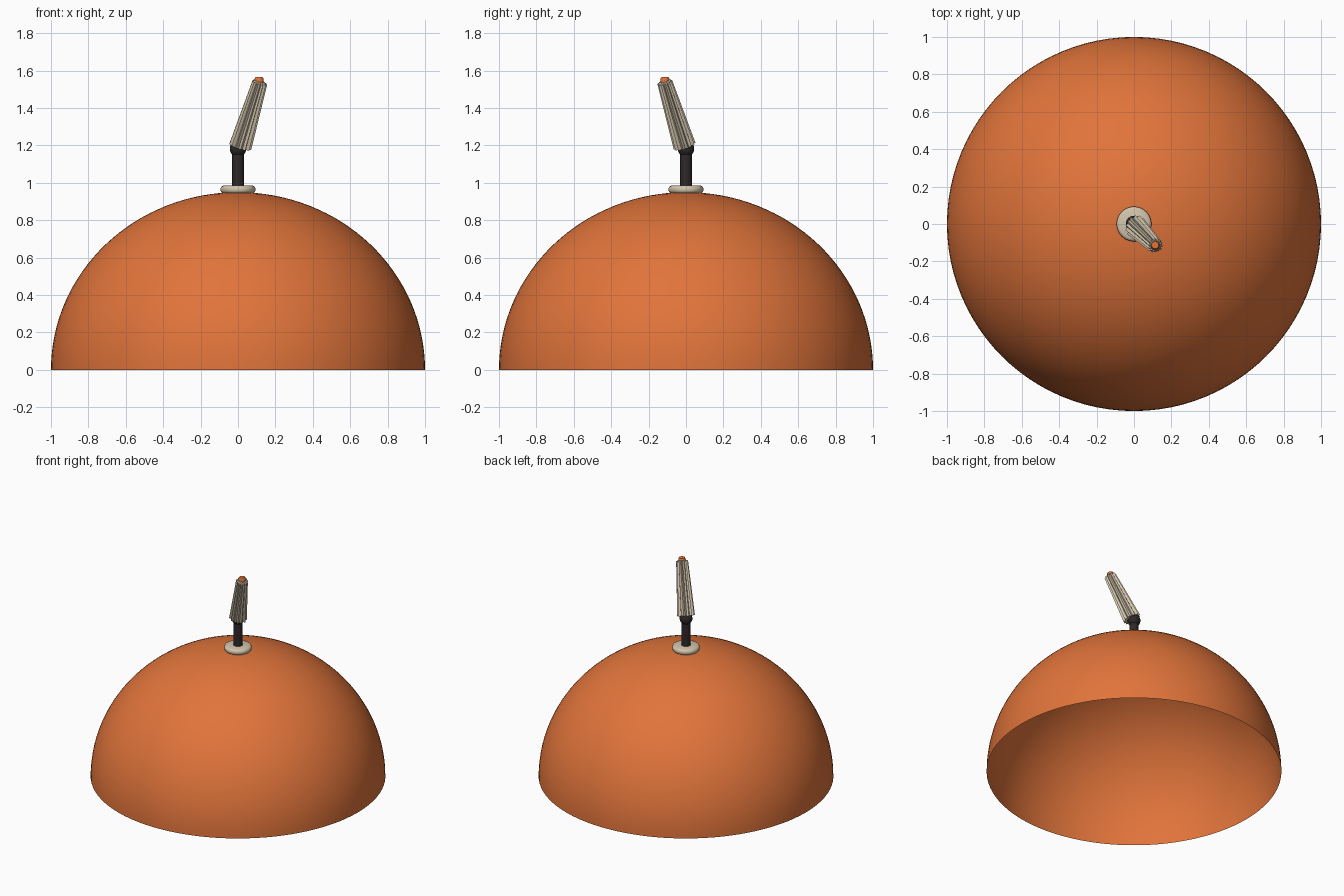
import bpy, bmesh, math
from mathutils import Vector

if "Cube" in bpy.data.objects:
    bpy.data.objects.remove(bpy.data.objects["Cube"])


def material(name, rgb):
    m = bpy.data.materials.new(name)
    m.diffuse_color = (*rgb, 1)
    m.use_nodes = True
    m.node_tree.nodes["Principled BSDF"].inputs["Base Color"].default_value = m.diffuse_color
    return m


ORANGE = material("burnt orange", (0.75, 0.175, 0.043))
CREAM = material("cream", (0.64, 0.55, 0.41))
DARK = material("dark brown", (0.028, 0.021, 0.021))


def loft(name, rings, mat, cap_start=False, cap_end=False, angle=35):
    """Skin a list of point rings into one object."""
    bm = bmesh.new()
    vs = [[bm.verts.new(p) for p in ring] for ring in rings]
    n = len(vs[0])
    for a, b in zip(vs, vs[1:]):
        for i in range(n):
            j = (i + 1) % n
            bm.faces.new((a[i], a[j], b[j], b[i]))
    if cap_start:
        bm.faces.new(vs[0][::-1])
    if cap_end:
        bm.faces.new(vs[-1])
    me = bpy.data.meshes.new(name)
    bm.to_mesh(me)
    bm.free()
    me.materials.append(mat)
    ob = bpy.data.objects.new(name, me)
    bpy.context.collection.objects.link(ob)
    bpy.context.view_layer.objects.active = ob
    ob.select_set(True)
    bpy.ops.object.shade_smooth_by_angle(angle=math.radians(angle))
    ob.select_set(False)
    return ob


def circle(r, z, n, centre=(0, 0)):
    return [(centre[0] + r * math.cos(2 * math.pi * i / n),
             centre[1] + r * math.sin(2 * math.pi * i / n), z) for i in range(n)]


def lathe(name, profile, mat, n=32, centre=(0, 0), caps=True, angle=35):
    return loft(name, [circle(r, z, n, centre) for r, z in profile], mat, caps, caps, angle)


# open dome shell
steps = 32
dome = [(math.cos(t), 0.95 * math.sin(t))
        for t in (math.pi / 2 * i / steps for i in range(steps))]
loft("dome", [circle(r, z, 96) for r, z in dome] + [circle(0.004, 0.95, 96)],
     ORANGE, cap_end=True)

# rounded washer on the crown
lathe("crown_washer", [(0.078, 0.943), (0.088, 0.949), (0.093, 0.958), (0.093, 0.970),
                       (0.088, 0.980), (0.078, 0.985)], CREAM, 40, angle=50)

# stem and ball joint
lathe("stem", [(0.031, 0.96), (0.031, 1.17)], DARK, 24)
ball = [(0.044 * math.sin(t), 1.182 - 0.044 * math.cos(t))
        for t in (math.pi * (i + 0.1) / 12.2 for i in range(13))]
lathe("ball_joint", ball, DARK, 24)

# tilted pleated sleeve, star shaped in section
base, tip = Vector((0.010, -0.010, 1.195)), Vector((0.115, -0.115, 1.537))
axis = (tip - base).normalized()
u = axis.cross(Vector((0, 0, 1))).normalized()
v = axis.cross(u)
pleats = 14


def star(t, scale=1.0):
    r = (0.064 + (0.043 - 0.064) * t) * scale
    c = base.lerp(tip, t)
    ring = []
    for i in range(pleats * 2):
        a = math.pi * i / pleats
        k = r * ((0.95 + 0.05 * math.cos(3 * a)) if i % 2 == 0 else 0.74)
        ring.append(c + u * k * math.cos(a) + v * k * math.sin(a))
    return ring


loft("pleated_sleeve", [star(i / 4) for i in range(5)] + [star(1.02, 0.6)],
     CREAM, True, True, angle=20)

# small end button
lathe("end_button", [(0.020, 1.525), (0.024, 1.535), (0.024, 1.557), (0.019, 1.565)],
      ORANGE, 20, (0.113, -0.113), angle=50)
